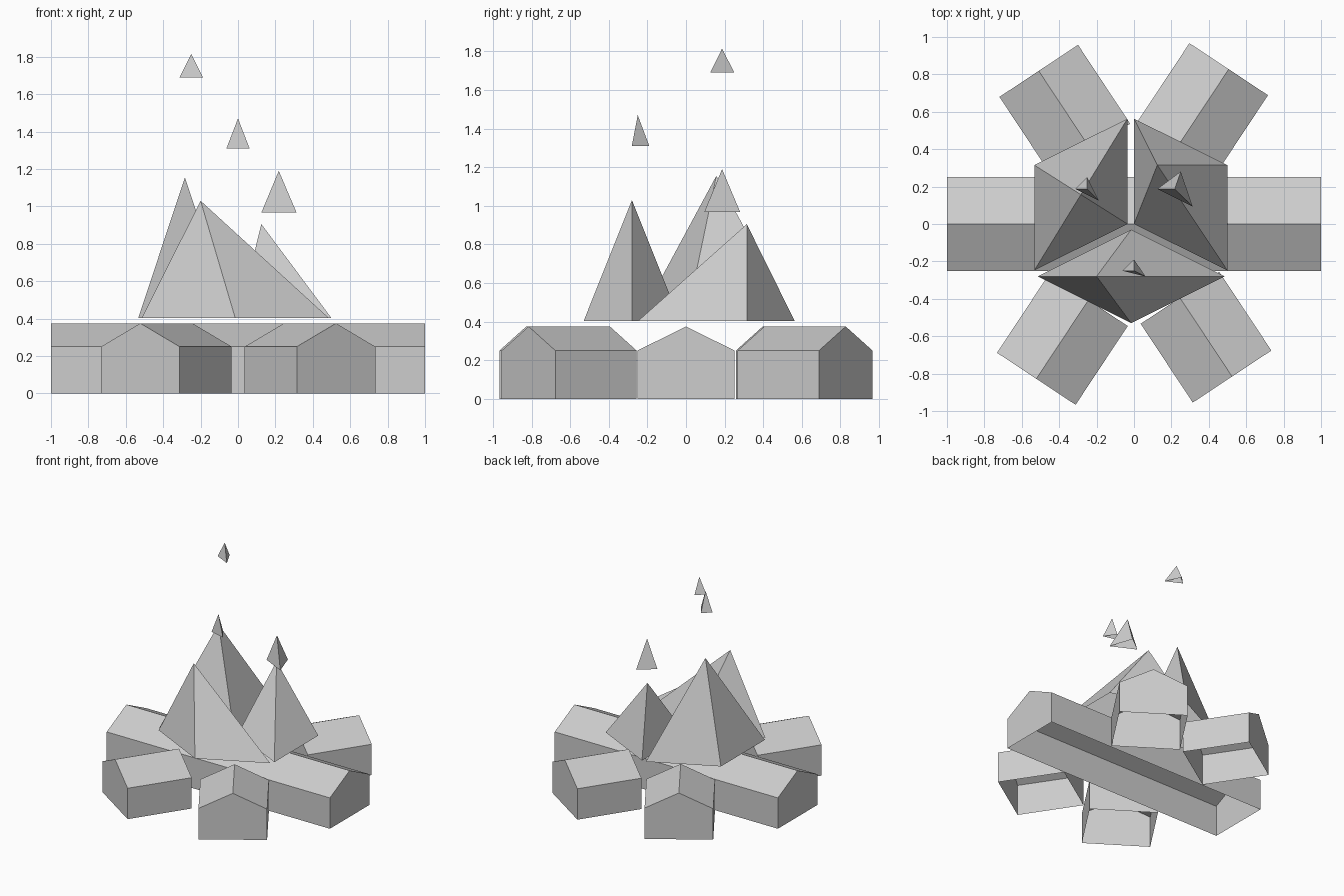
import bpy, bmesh, math
from mathutils import Matrix

cube = bpy.data.objects.get("Cube")
if cube:
    bpy.data.objects.remove(cube, do_unlink=True)

grey = bpy.data.materials.new("light grey")
grey.use_nodes = True
colour = (0.61, 0.61, 0.61, 1)
grey.diffuse_color = colour
grey.node_tree.nodes["Principled BSDF"].inputs["Base Color"].default_value = colour


def finish(name, bm, matrix=Matrix()):
    """Face outward, open the underside and link the part."""
    bmesh.ops.recalc_face_normals(bm, faces=bm.faces)
    bm.normal_update()
    underside = [f for f in bm.faces if f.normal.z < -0.9]
    bmesh.ops.delete(bm, geom=underside, context="FACES_ONLY")
    mesh = bpy.data.meshes.new(name)
    bm.to_mesh(mesh)
    bm.free()
    mesh.materials.append(grey)
    obj = bpy.data.objects.new(name, mesh)
    obj.matrix_world = matrix
    bpy.context.collection.objects.link(obj)


def log(name, x, y, length, angle):
    """Five-sided bar with a ridge on top, extruded along its own x axis."""
    w = 0.252
    profile = [(-w, 0), (w, 0), (w, 0.25), (0, 0.375), (-w, 0.25)]
    bm = bmesh.new()
    end = bm.faces.new([bm.verts.new((-length / 2, py, pz)) for py, pz in profile])
    out = bmesh.ops.extrude_face_region(bm, geom=[end], use_keep_orig=True)
    verts = [v for v in out["geom"] if isinstance(v, bmesh.types.BMVert)]
    bmesh.ops.translate(bm, verts=verts, vec=(length, 0, 0))
    turn = Matrix.Rotation(math.radians(angle), 4, "Z")
    finish(name, bm, Matrix.Translation((x, y, 0)) @ turn)


def spike(name, base, z, tip):
    """Pyramid over any flat base outline."""
    bm = bmesh.new()
    ring = [bm.verts.new((x, y, z)) for x, y in base]
    top = bm.verts.new(tip)
    bm.faces.new(ring)
    for a, b in zip(ring, ring[1:] + ring[:1]):
        bm.faces.new((a, b, top))
    finish(name, bm)


# Logs: one long bar with four short ones leaning in
log("long_log", 0, 0, 2, 0)
log("front_right_log", -0.383, -0.617, 0.505, 56.5)
log("front_left_log", 0.385, -0.605, 0.505, -56.5)
log("back_right_log", -0.37, 0.608, 0.505, -56.5)
log("back_left_log", 0.367, 0.617, 0.505, 56.5)

# Flames: three leaning pyramids on diamond bases
flame_z = 0.404
spike("front_flame", [(-0.515, -0.28), (-0.015, -0.53), (0.485, -0.28), (-0.015, -0.03)],
      flame_z, (-0.2, -0.28, 1.03))
spike("right_flame", [(-0.533, 0.315), (-0.533, -0.248), (-0.035, 0), (-0.035, 0.563)],
      flame_z, (-0.284, 0.157, 1.155))
spike("left_flame", [(0, 0), (0.499, -0.248), (0.499, 0.315), (0, 0.563)],
      flame_z, (0.125, 0.315, 0.905))

# Sparks: small three-sided spikes
spike("high_spark", [(-0.313, 0.187), (-0.188, 0.125), (-0.25, 0.25)],
      1.69, (-0.25, 0.187, 1.815))
spike("middle_spark", [(-0.062, -0.25), (0.062, -0.281), (0, -0.19)],
      1.31, (0, -0.25, 1.47))
spike("low_spark", [(0.125, 0.187), (0.313, 0.094), (0.25, 0.281)],
      0.967, (0.218, 0.187, 1.19))
